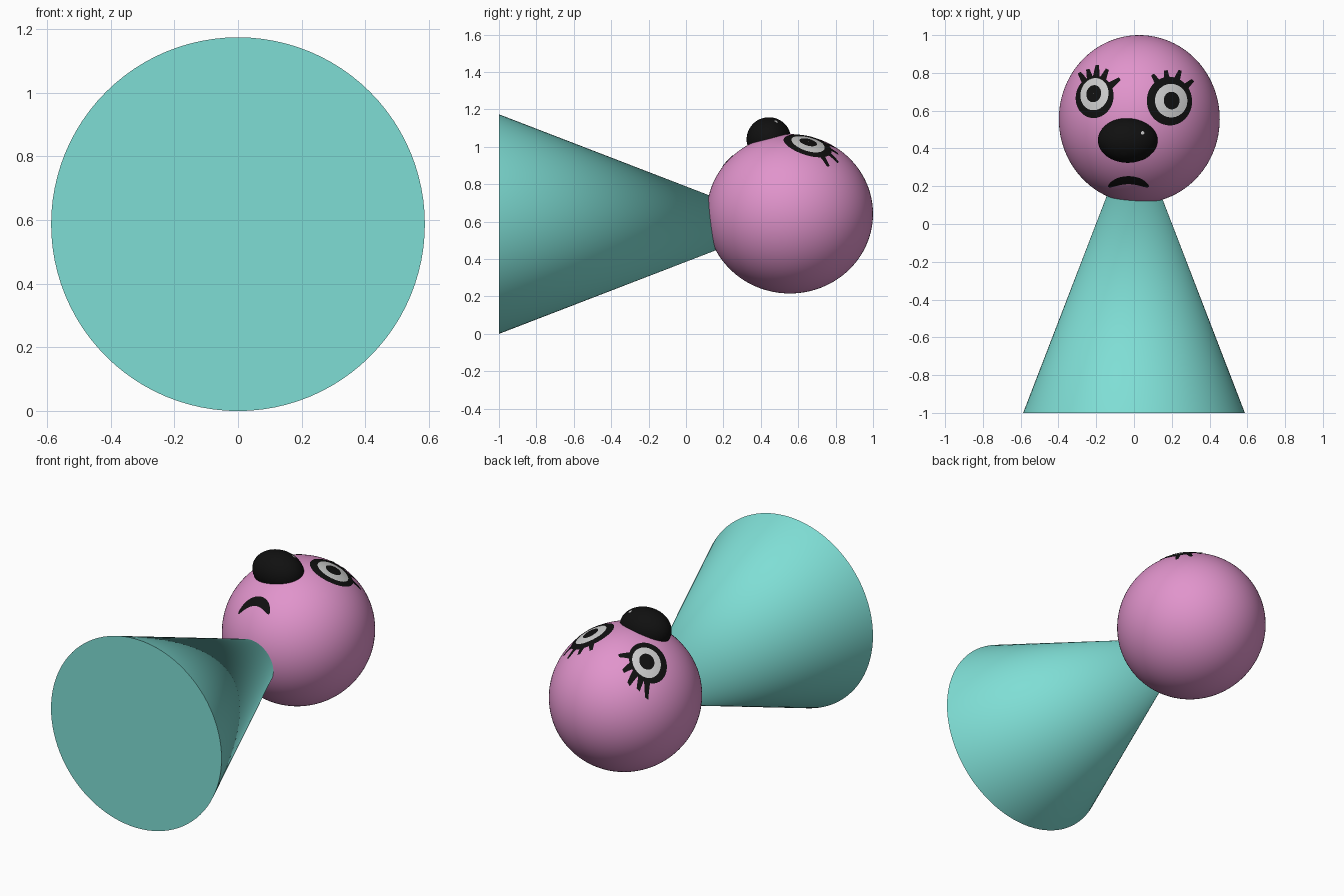
import bpy, bmesh, math
from mathutils import Vector

if "Cube" in bpy.data.objects:
    bpy.data.objects.remove(bpy.data.objects["Cube"])


def material(name, srgb):
    m = bpy.data.materials.new(name)
    lin = [((c / 255 + 0.055) / 1.055) ** 2.4 if c > 10 else c / 255 / 12.92 for c in srgb]
    m.diffuse_color = (*lin, 1)
    m.use_nodes = True
    m.node_tree.nodes["Principled BSDF"].inputs["Base Color"].default_value = m.diffuse_color
    return m


TEAL = material("teal", (127, 222, 213))
PINK = material("pink", (225, 148, 204))
BLACK = material("black", (16, 16, 16))
WHITE = material("off_white", (206, 206, 206))

# Ellipsoids as (centre, radii)
HEAD = (Vector((0.028, 0.555, 0.642)), Vector((0.426, 0.445, 0.426)))
NOSE = (Vector((-0.033, 0.443, 1.04)), Vector((0.158, 0.119, 0.118)))


def finish(name, bm, mat):
    me = bpy.data.meshes.new(name)
    bm.to_mesh(me)
    bm.free()
    me.materials.append(mat)
    ob = bpy.data.objects.new(name, me)
    bpy.context.collection.objects.link(ob)
    for p in me.polygons:
        p.use_smooth = True
    return ob


def ellipsoid(name, shape, mat):
    bm = bmesh.new()
    bmesh.ops.create_uvsphere(bm, u_segments=96, v_segments=64, radius=1)
    for v in bm.verts:
        v.co = shape[0] + v.co * shape[1]
    return finish(name, bm, mat)


def on_surface(shape, x, y, lift):
    # Point on the upper side of an ellipsoid, raised a little
    c, r = shape
    u, v = (x - c.x) / r.x, (y - c.y) / r.y
    w = math.sqrt(max(0, 1 - u * u - v * v))
    return c + Vector((u, v, w)) * r * (1 + lift)


def add_grid(bm, rows):
    # Skin rows of points, with every face turned upward
    vs = [[bm.verts.new(p) for p in row] for row in rows]
    for a, b in zip(vs, vs[1:]):
        for i in range(len(a) - 1):
            f = bm.faces.new((a[i], a[i + 1], b[i + 1], b[i]))
            f.normal_update()
            if f.normal.z < 0:
                f.normal_flip()


def add_disc(bm, shape, x, y, rx, ry, turn, lift, rings=8, n=48):
    rows = []
    for k in range(rings + 1):
        t = max(k / rings, 0.01)
        row = []
        for i in range(n + 1):
            a = 2 * math.pi * i / n
            px, py = rx * t * math.cos(a), ry * t * math.sin(a)
            row.append(on_surface(shape, x + px * math.cos(turn) - py * math.sin(turn),
                                  y + px * math.sin(turn) + py * math.cos(turn), lift))
        rows.append(row)
    add_grid(bm, rows)


def add_lash(bm, x, y, tip, lift):
    # Tapered strip from inside the eye outline to the tip
    d = Vector((tip[0] - x, tip[1] - y))
    side = Vector((-d.y, d.x)).normalized()
    rows = []
    for k in range(9):
        t = 0.55 + 0.45 * k / 8
        h = 0.020 - 0.011 * k / 8
        rows.append([on_surface(HEAD, x + d.x * t + side.x * h * s,
                                y + d.y * t + side.y * h * s, lift) for s in (-1, 0, 1)])
    add_grid(bm, rows)


# Body: cone lying along y, its tip inside the head
bm = bmesh.new()
bmesh.ops.create_cone(bm, cap_ends=True, segments=96, radius1=0.587, radius2=0, depth=1.523)
for v in bm.verts:
    x, y, z = v.co
    v.co = (x, z + 0.7615 - 1, 0.587 - y)
body = finish("body_cone", bm, TEAL)
bpy.context.view_layer.objects.active = body
body.select_set(True)
bpy.ops.object.shade_smooth_by_angle(angle=math.radians(40))

# Head and nose
ellipsoid("head", HEAD, PINK)
ellipsoid("nose", NOSE, BLACK)
bm = bmesh.new()
add_disc(bm, NOSE, 0.045, 0.482, 0.009, 0.009, 0, 0.01, 2, 16)
finish("nose_highlight", bm, WHITE)

# Eyes: outline with lashes, white, pupil
EYES = {
    "left": dict(outline=(-0.207, 0.672, 0.099, 0.112, -0.25),
                 white=(-0.207, 0.686, 0.073, 0.085, -0.25),
                 pupil=(-0.21, 0.688, 0.038, 0.045, -0.25),
                 lashes=[(-0.288, 0.80), (-0.243, 0.818), (-0.193, 0.84),
                         (-0.14, 0.818), (-0.075, 0.768)]),
    "right": dict(outline=(0.187, 0.65, 0.119, 0.128, 0.1),
                  white=(0.195, 0.652, 0.085, 0.088, 0.1),
                  pupil=(0.197, 0.652, 0.041, 0.046, 0.1),
                  lashes=[(0.098, 0.79), (0.168, 0.812), (0.243, 0.812), (0.31, 0.76)]),
}
for side, e in EYES.items():
    bm = bmesh.new()
    add_disc(bm, HEAD, *e["outline"], 0.006)
    for tip in e["lashes"]:
        add_lash(bm, e["outline"][0], e["outline"][1], tip, 0.006)
    finish(side + "_eye_outline", bm, BLACK)
    for part, mat, lift in (("white", WHITE, 0.010), ("pupil", BLACK, 0.014)):
        bm = bmesh.new()
        add_disc(bm, HEAD, *e[part], lift)
        finish(side + "_eye_" + part, bm, mat)

# Mouth: drooping crescent with rounded ends
bm = bmesh.new()
rows = []
for i in range(33):
    u = -math.cos(math.pi * i / 32)
    mid = 0.234 - 0.032 * u * u
    half = 0.021 * max(0.02, 1 - u ** 4) ** 0.5
    rows.append([on_surface(HEAD, -0.029 + 0.107 * u, mid + half * s, 0.006)
                 for s in (-1, -0.5, 0, 0.5, 1)])
add_grid(bm, rows)
finish("mouth", bm, BLACK)
